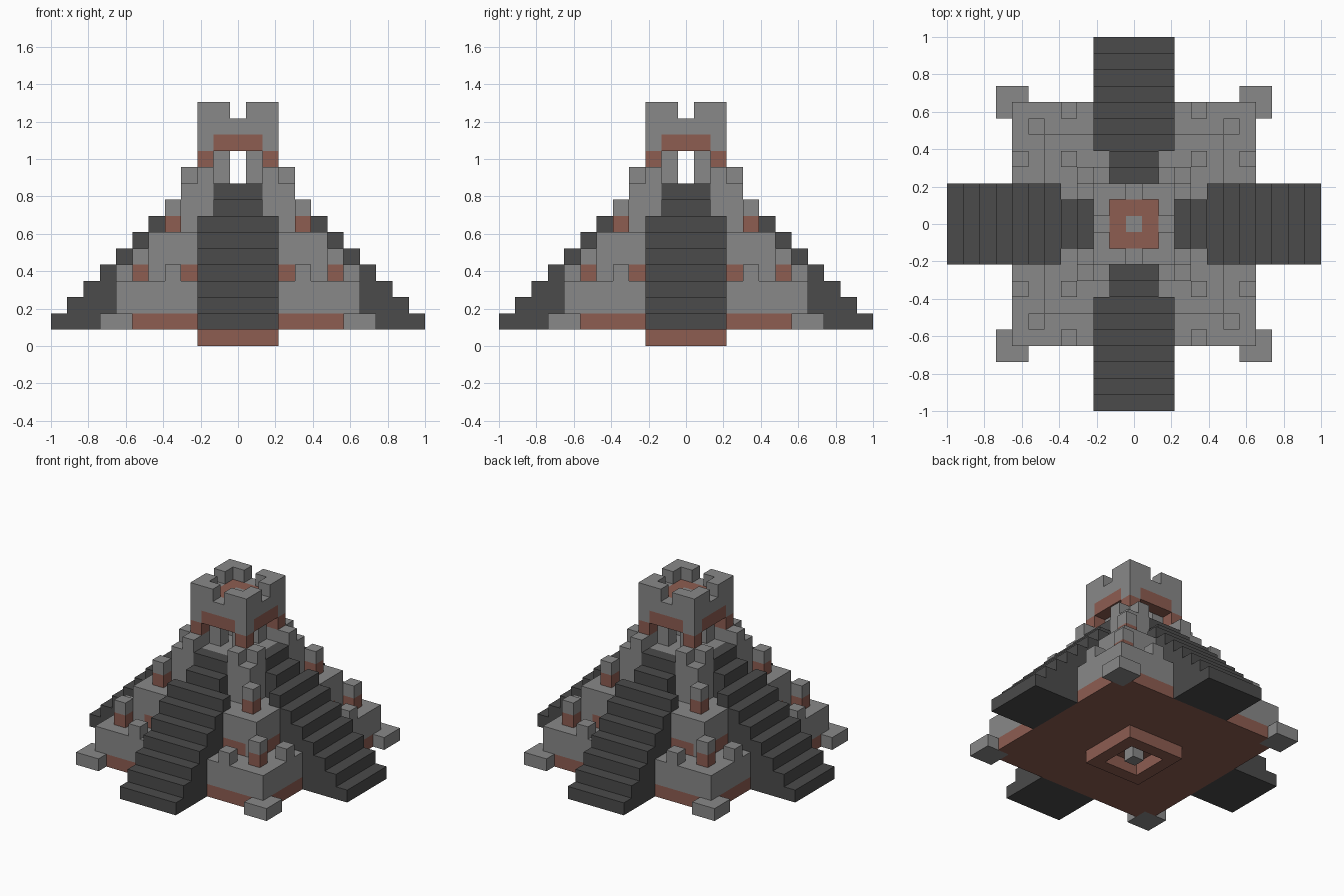
import bpy, bmesh
from math import pi
from mathutils import Matrix, Vector

cube = bpy.data.objects.get("Cube")
if cube:
    bpy.data.objects.remove(cube, do_unlink=True)

U = 2 / 23  # one block


def material(name, rgb):
    m = bpy.data.materials.new(name)
    m.use_nodes = True
    m.diffuse_color = (*rgb, 1)
    m.node_tree.nodes["Principled BSDF"].inputs["Base Color"].default_value = (*rgb, 1)
    return m


STONE = material("grey stone", (0.25, 0.25, 0.25))
DARK = material("dark stair stone", (0.07, 0.07, 0.07))
RED = material("red brick", (0.27, 0.11, 0.083))


def part(name, mat, boxes, turns=4):
    """Boxes as (x range, y range, z range) in blocks, repeated around z."""
    bm = bmesh.new()
    for (x0, x1), (y0, y1), (z0, z1) in boxes:
        mid = Vector((x0 + x1, y0 + y1, z0 + z1)) * U / 2
        size = Vector((x1 - x0, y1 - y0, z1 - z0)) * U
        for i in range(turns):
            place = Matrix.Rotation(i * pi / 2, 4, 'Z') @ Matrix.Translation(mid)
            bmesh.ops.create_cube(bm, size=1, matrix=place @ Matrix.Diagonal((*size, 1)))
    mesh = bpy.data.meshes.new(name)
    bm.to_mesh(mesh)
    bm.free()
    mesh.materials.append(mat)
    obj = bpy.data.objects.new(name, mesh)
    bpy.context.collection.objects.link(obj)


def slab(name, mat, half, z):
    part(name, mat, [((-half, half), (-half, half), z)], 1)


def brick_course(name, half, z):
    """Red course with its four corner blocks left out."""
    inner = half - 1
    slab(name, RED, inner, z)
    part(name + "_face", RED, [((-inner, inner), (inner, half), z)])


def post(name, r):
    """Corner post: red block with a grey cap."""
    z = {6: 4, 4: 7}[r]
    a = (r - 0.5, r + 0.5)
    part(name + "_base", RED, [(a, a, (z, z + 1))])
    part(name + "_cap", STONE, [(a, a, (z + 1, z + 2))])


def merlons(name, a, b, z):
    """Block on each side of every stair."""
    part(name, STONE, [(a, b, z), ((-a[1], -a[0]), b, z)])


# Foundation under the base
part("foundation_ring", RED, [((-2.5, 1.5), (1.5, 2.5), (0, 1))])
slab("foundation_core", STONE, 0.5, (0, 1))

# Lower tier
brick_course("lower_brick_course", 7.5, (1, 2))
part("corner_footing", STONE, [((6.5, 8.5), (6.5, 8.5), (1, 2))])
slab("lower_tier", STONE, 7.5, (2, 4))
merlons("lower_merlons", (3.5, 4.5), (6.5, 7.5), (4, 5))
post("lower_post", 6)

# Middle tier
brick_course("middle_brick_course", 5.5, (4, 5))
part("middle_corner", STONE, [((4.5, 5.5), (4.5, 5.5), (4, 5))])
slab("middle_tier", STONE, 5.5, (5, 7))
post("middle_post", 4)

# Upper tier, notched for the top steps
slab("upper_tier", STONE, 3.5, (7, 9))
slab("upper_floor", STONE, 2.5, (9, 10))
part("upper_corner", STONE, [((1.5, 3.5), (2.5, 3.5), (9, 10)),
                             ((2.5, 3.5), (1.5, 2.5), (9, 10))])
merlons("upper_merlons", (1.5, 2.5), (2.5, 3.5), (10, 11))

# Four stairs: wide flight, then a narrow flight
wide = []
for k in range(1, 8):
    inner = 7.5 if k < 4 else 5.5 if k < 7 else 4.5
    wide.append(((-2.5, 2.5), (inner, 12.5 - k), (k, k + 1)))
part("wide_stair", DARK, wide)
part("narrow_stair", DARK, [((-1.5, 1.5), (3.5, 4.5), (7, 9)),
                            ((-1.5, 1.5), (2.5, 3.5), (9, 10))])

# Tower: pillars, porch columns, lintels, wall and battlements
corner = (1.5, 2.5)
part("pillar", STONE, [(corner, corner, (10, 11))])
part("pillar_brick", RED, [(corner, corner, (11, 12))])
part("porch_column", STONE, [((0.5, 1.5), (0.5, 1.5), (10, 13))])
part("lintel", RED, [((-1.5, 1.5), corner, (12, 13))])
part("wall_corner", STONE, [(corner, corner, (12, 13))])
part("tower_wall", STONE, [((-2.5, 1.5), corner, (13, 14))])
part("roof", RED, [((-1.5, 0.5), (0.5, 1.5), (13, 14))])
slab("roof_centre", STONE, 0.5, (13, 14))
part("battlement", STONE, [((0.5, 2.5), corner, (14, 15)),
                           (corner, (0.5, 1.5), (14, 15))])
